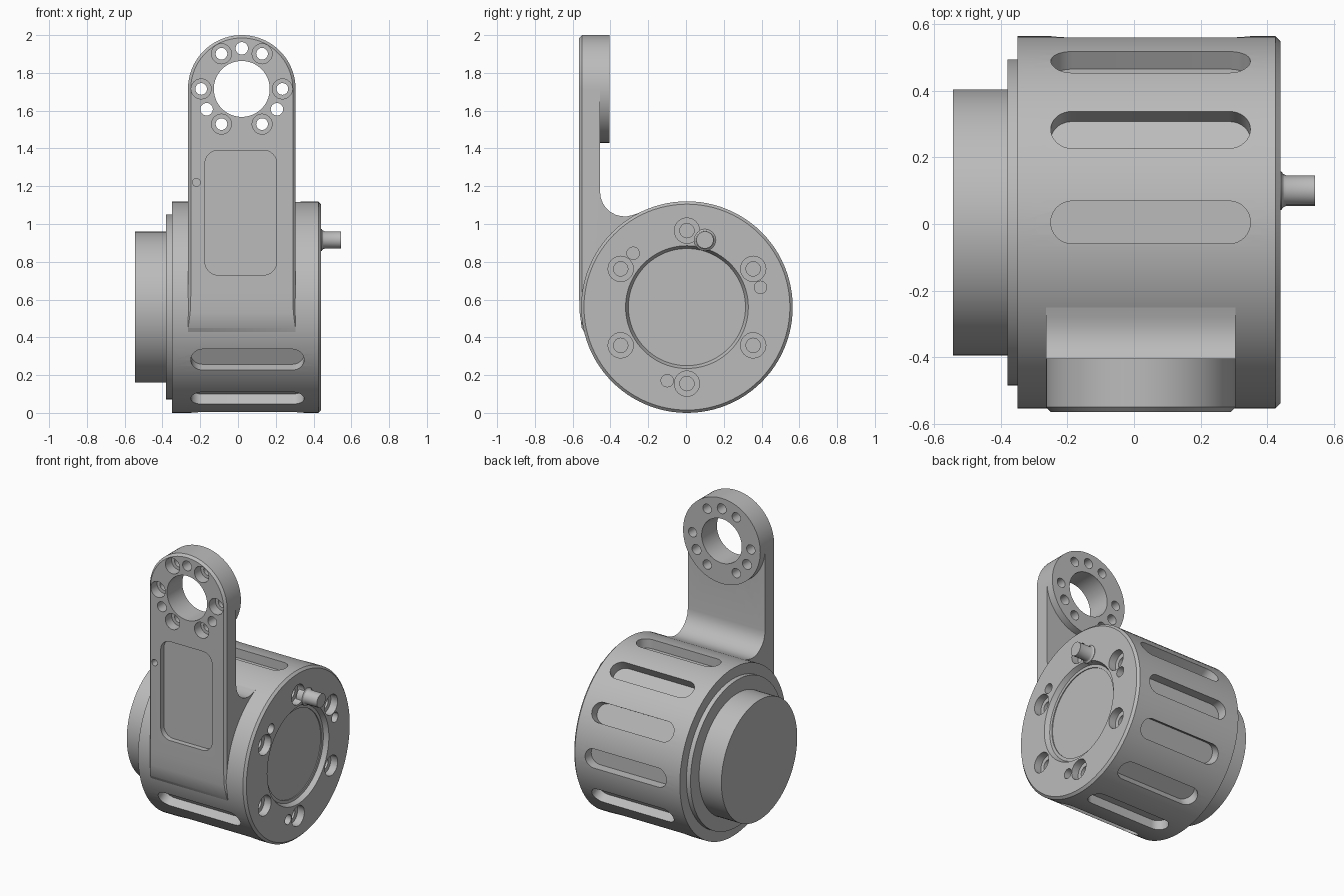
import bpy, bmesh
from math import sin, cos, pi, radians

cube = bpy.data.objects.get("Cube")
if cube:
    bpy.data.objects.remove(cube)

CY, CZ, R = 0.005, 0.56, 0.56       # drum axis and radius
AX, AZ, AR = 0.02, 1.715, 0.285     # arm centre line, eye height, eye radius
FRONT, BACK = -0.566, -0.455        # arm front and back planes

metal = bpy.data.materials.new("grey_metal")
metal.use_nodes = True
metal.diffuse_color = (0.5, 0.5, 0.5, 1)
metal.node_tree.nodes["Principled BSDF"].inputs["Base Color"].default_value = (0.5, 0.5, 0.5, 1)


def loft(bm, rings):
    """Closed solid through rings with equal point counts."""
    rows = [[bm.verts.new(p) for p in ring] for ring in rings]
    n = len(rows[0])
    faces = [bm.faces.new(rows[0]), bm.faces.new(rows[-1])]
    for a, b in zip(rows, rows[1:]):
        for i in range(n):
            j = (i + 1) % n
            faces.append(bm.faces.new((a[i], a[j], b[j], b[i])))
    bmesh.ops.recalc_face_normals(bm, faces=faces)


def make(name, *solids):
    bm = bmesh.new()
    for rings in solids:
        loft(bm, rings)
    mesh = bpy.data.meshes.new(name)
    bm.to_mesh(mesh)
    bm.free()
    mesh.materials.append(metal)
    obj = bpy.data.objects.new(name, mesh)
    bpy.context.scene.collection.objects.link(obj)
    return obj


def boolean(obj, tool, operation="DIFFERENCE"):
    mod = obj.modifiers.new("cut", "BOOLEAN")
    mod.object, mod.operation, mod.solver = tool, operation, "EXACT"
    bpy.context.view_layer.update()
    graph = bpy.context.evaluated_depsgraph_get()
    mesh = bpy.data.meshes.new_from_object(obj.evaluated_get(graph))
    obj.modifiers.clear()
    obj.data = mesh


def lathe_x(profile, y=CY, z=CZ, n=96):
    """Turned solid along x from (x, radius) pairs."""
    return [[(x, y + r * cos(2 * pi * i / n), z + r * sin(2 * pi * i / n))
             for i in range(n)] for x, r in profile]


def lathe_y(profile, x=AX, z=AZ, n=24):
    """Turned solid along y from (y, radius) pairs."""
    return [[(x + r * cos(2 * pi * i / n), y, z + r * sin(2 * pi * i / n))
             for i in range(n)] for y, r in profile]


def rounded(cx, cy, w, h, r, n=8):
    """Rounded rectangle outline with half sizes w and h."""
    pts = []
    for k, (sx, sy) in enumerate(((1, 1), (-1, 1), (-1, -1), (1, -1))):
        for i in range(n + 1):
            a = pi / 2 * (k + i / n)
            pts.append((cx + sx * (w - r) + r * cos(a), cy + sy * (h - r) + r * sin(a)))
    return pts


def polar(radius, degrees):
    return radius * cos(radians(degrees)), radius * sin(radians(degrees))


# Drum housing with a recessed end cover
drum = make("drum_housing", lathe_x([
    (-0.35, 0.49), (-0.35, R), (0.425, R), (0.44, R - 0.015),
    (0.44, 0.325), (0.41, 0.31), (0.41, 0.29), (0.404, 0.29)]))

# Stepped output hub
hub = make("output_hub", lathe_x([
    (-0.545, 0.4), (-0.38, 0.4), (-0.38, 0.49), (-0.34, 0.49)]))

# Long slots around the drum, left out under the arm
slots = []
for k in range(9):
    a = radians(30 * k)
    outline = rounded(0.05, 0, 0.3, 0.064, 0.0635)
    slots.append([[(x, CY + r * sin(a) + t * cos(a), CZ + r * cos(a) - t * sin(a))
                   for x, t in outline] for r in (0.495, 0.65)])

# Screw and pin holes in the end cover
bores = []
for k in range(6):
    dy, dz = polar(0.405, 30 + 60 * k)
    bores.append(lathe_x([(0.5, 0.067), (0.39, 0.067), (0.39, 0.038), (0.36, 0.038)],
                         CY + dy, CZ + dz, 24))
for k in range(3):
    dy, dz = polar(0.403, 15 + 120 * k)
    bores.append(lathe_x([(0.5, 0.033), (0.39, 0.033)], CY + dy, CZ + dz, 20))

cutter = make("drum_cutter", *slots, *bores)
boolean(drum, cutter)
bpy.data.objects.remove(cutter)

# Cable stub
dy, dz = polar(0.368, 75)
stub = make("cable_stub", lathe_x([
    (0.4, 0.058), (0.443, 0.058), (0.449, 0.05), (0.458, 0.046), (0.545, 0.046)],
    CY + dy, CZ + dz, 16))

# Arm: side profile with a filleted foot, trimmed by a round-topped outline
side = [(FRONT, 2.1), (FRONT, 0.62), (-0.563, 0.53), (-0.552, 0.45),
        (-0.5, 0.36), (-0.4, 0.45), (-0.2, 1.0), (-0.25, 1.058)]
for i in range(9):
    a = radians(-70 - 110 * i / 8)
    side.append((-0.325 + 0.13 * cos(a), 1.17 + 0.13 * sin(a)))
side.append((BACK, 2.1))
arm = make("bracket_arm", [[(x, y, z) for y, z in side] for x in (-0.5, 0.5)])


def arm_outline(y, inset):
    r = AR - inset
    pts = [(AX + r * cos(pi * i / 48), y, AZ + r * sin(pi * i / 48)) for i in range(49)]
    return pts + [(AX - r, y, 0.3), (AX + r, y, 0.3)]


trim = make("arm_trim", [arm_outline(FRONT - 0.015, 0.03), arm_outline(FRONT + 0.015, 0),
                         arm_outline(0, 0)])
boolean(arm, trim, "INTERSECT")
bpy.data.objects.remove(trim)

# Round boss behind the eye
boss = make("mounting_boss", lathe_y([(BACK, AR), (-0.405, AR)], n=96))

# Eye opening, bolt circle and pin holes
holes = [lathe_y([(-0.7, 0.148), (-0.2, 0.148)], n=64)]
for k in range(6):
    dx, dz = polar(0.215, 60 * k)
    holes.append(lathe_y([(-0.7, 0.053), (-0.5, 0.053), (-0.5, 0.031), (-0.2, 0.031)],
                         AX + dx, AZ + dz))
for k in range(3):
    dx, dz = polar(0.215, 90 + 120 * k)
    holes.append(lathe_y([(-0.7, 0.033), (-0.2, 0.033)], AX + dx, AZ + dz))
cutter = make("eye_cutter", *holes)
boolean(arm, cutter)
boolean(boss, cutter)
bpy.data.objects.remove(cutter)

# Shallow panel pocket and small side hole in the arm
pocket = [[(x, y, z) for x, z in rounded(0.015, 1.06, 0.19, 0.33, 0.07)]
          for y in (-0.7, FRONT + 0.035)]
cutter = make("pocket_cutter", pocket,
              lathe_y([(-0.7, 0.021), (-0.5, 0.021)], -0.22, 1.22, 16))
boolean(arm, cutter)
bpy.data.objects.remove(cutter)

# Smooth curved walls, keep edges crisp
for obj in (drum, hub, stub, arm, boss):
    bpy.ops.object.select_all(action="DESELECT")
    obj.select_set(True)
    bpy.context.view_layer.objects.active = obj
    bpy.ops.object.shade_smooth_by_angle(angle=radians(25))
